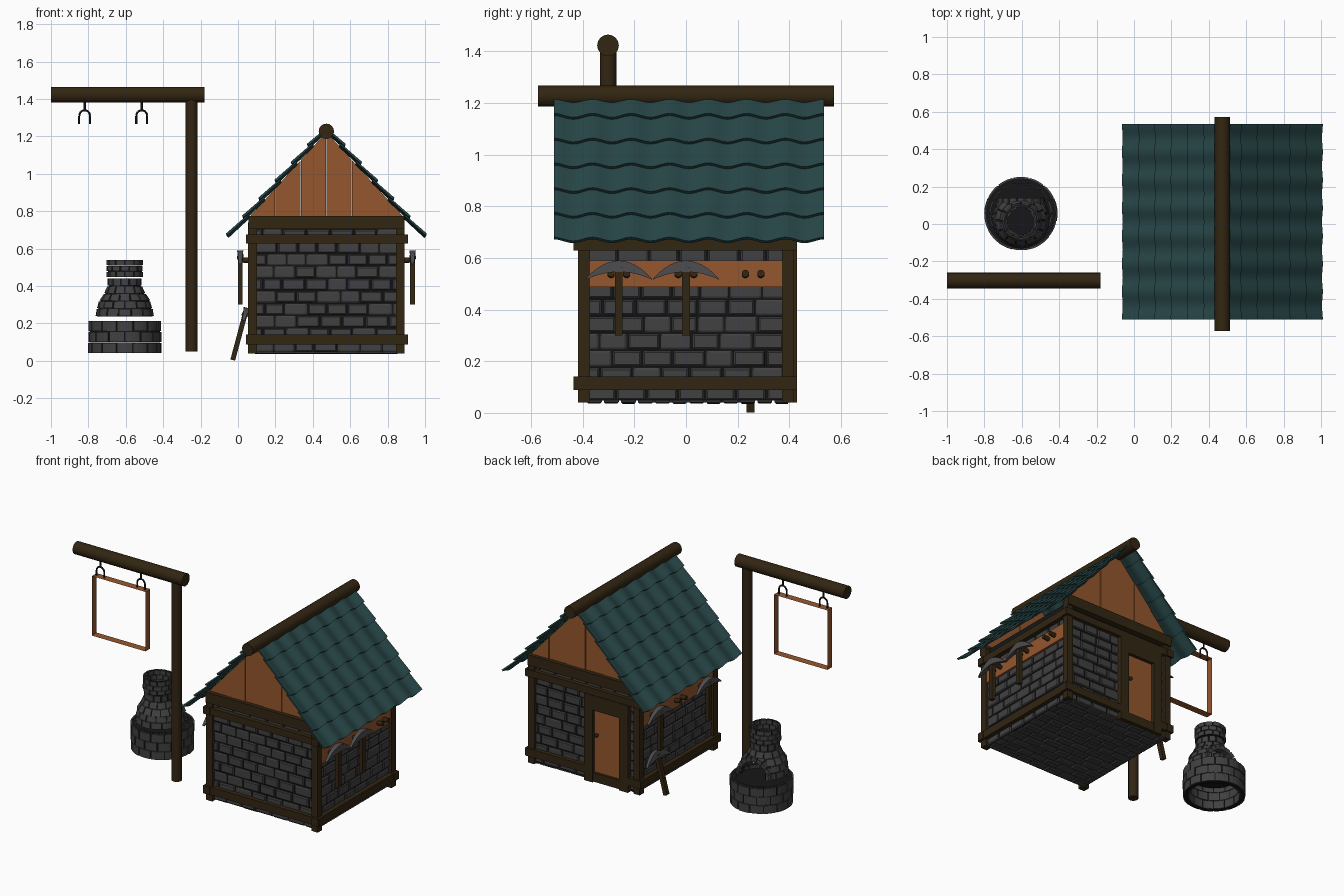
import bpy, bmesh, math, random
from mathutils import Matrix, Vector

if "Cube" in bpy.data.objects:
    bpy.data.objects.remove(bpy.data.objects["Cube"])
random.seed(4)

def mat(name, r, g, b):
    m = bpy.data.materials.new(name)
    m.diffuse_color = (r, g, b, 1)
    m.use_nodes = True
    m.node_tree.nodes["Principled BSDF"].inputs["Base Color"].default_value = m.diffuse_color
    return m
BRICK = mat("brick_grey", .052, .052, .054)
MORTAR = mat("mortar_black", .008, .008, .009)
DARK = mat("dark_wood", .032, .019, .006)
ORANGE = mat("orange_wood", .30, .095, .027)
ROOF = mat("roof_teal", .021, .062, .064)
METAL = mat("iron_grey", .075, .075, .08)
IRON = mat("dark_iron", .015, .015, .016)
CX, HX, HY = .4725, .4175, .4175          # house centre and half sizes

def finish(bm, name, *mats, smooth=False, normals=True):
    if normals:
        bmesh.ops.recalc_face_normals(bm, faces=bm.faces)
    me = bpy.data.meshes.new(name)
    bm.to_mesh(me)
    bm.free()
    for m in mats:
        me.materials.append(m)
    ob = bpy.data.objects.new(name, me)
    bpy.context.collection.objects.link(ob)
    if smooth:
        bpy.ops.object.select_all(action='DESELECT')
        ob.select_set(True)
        bpy.context.view_layer.objects.active = ob
        bpy.ops.object.shade_smooth_by_angle(angle=math.radians(40))
    return ob

def box(bm, x0, x1, y0, y1, z0, z1, M=Matrix()):
    S = Matrix.Diagonal((x1 - x0, y1 - y0, z1 - z0, 1))
    T = Matrix.Translation(((x0 + x1) / 2, (y0 + y1) / 2, (z0 + z1) / 2))
    bmesh.ops.create_cube(bm, size=1, matrix=M @ T @ S)

def boxes(name, m, *bs):
    bm = bmesh.new()
    for b in bs:
        box(bm, *b)
    return finish(bm, name, m)

def rod(bm, p, q, r, n=16):
    p, q = Vector(p), Vector(q)
    M = Matrix.Translation((p + q) / 2) @ (q - p).to_track_quat('Z', 'Y').to_matrix().to_4x4()
    bmesh.ops.create_cone(bm, cap_ends=True, segments=n, radius1=r, radius2=r,
                          depth=(q - p).length, matrix=M)

def rods(name, m, r, *ends, n=16):
    bm = bmesh.new()
    for p, q in ends:
        rod(bm, p, q, r, n)
    return finish(bm, name, m, smooth=True)

def prism(bm, pts, a, b, place):
    """Extrude a 2D outline between depths a and b; place(u, v, d) gives the point."""
    A = [bm.verts.new(place(u, v, a)) for u, v in pts]
    B = [bm.verts.new(place(u, v, b)) for u, v in pts]
    bm.faces.new(A)
    bm.faces.new(B[::-1])
    for i in range(len(pts)):
        j = (i + 1) % len(pts)
        bm.faces.new((A[i], B[i], B[j], A[j]))

# ---- brick walls and floor over a mortar core
boxes("wall_mortar", MORTAR, (CX - .39, CX + .39, -.388, .388, .048, .74))

def brick_wall(name, origin, u, v, n, width, height, pitch=.066, length=.115):
    bm = bmesh.new()
    o, u, v, n = map(Vector, (origin, u, v, n))
    rows = round(height / pitch)
    for r in range(rows):
        x = -length * (.5 if r % 2 else 0)
        while x < width - .01:
            w = length * random.uniform(.88, 1.12)
            a, b = max(x, 0) + .004, min(x + w, width) - .004
            if b - a > .02:
                c, d = r * pitch + .004, (r + 1) * pitch - .004
                ring = []
                for e, h in ((0, 0), (0, .007), (.006, .012 + random.uniform(-.002, .002))):
                    ring.append([bm.verts.new(o + u * s + v * t + n * h) for s, t in
                                 ((a + e, c + e), (b - e, c + e), (b - e, d - e), (a + e, d - e))])
                for k in range(2):
                    for i in range(4):
                        j = (i + 1) % 4
                        bm.faces.new((ring[k][i], ring[k][j], ring[k + 1][j], ring[k + 1][i]))
                bm.faces.new(ring[2])
            x += w
    finish(bm, name, BRICK)
Z = (0, 0, 1)
brick_wall("front_bricks", (CX - .39, -.387, .045), (1, 0, 0), Z, (0, -1, 0), .78, .66)
brick_wall("back_bricks", (CX - .39, .387, .045), (1, 0, 0), Z, (0, 1, 0), .78, .66)
brick_wall("right_bricks", (CX + .389, -.388, .045), (0, 1, 0), Z, (1, 0, 0), .776, .66)
brick_wall("left_bricks", (CX - .389, -.388, .045), (0, 1, 0), Z, (-1, 0, 0), .776, .66)
brick_wall("floor_bricks", (CX - .39, -.388, .049), (1, 0, 0), (0, 1, 0), (0, 0, -1), .78, .776)

# ---- timber frame
boxes("corner_posts", DARK, *[(CX + s * .395 - .023, CX + s * .395 + .023, t * .395 - .023, t * .395 + .023, .04, .74)
                              for s in (-1, 1) for t in (-1, 1)])
beams = []
for z0, z1 in ((.088, .14), (.628, .675)):
    beams.append((.043, .908, -.428, -.38, z0, z1))
    for s in (-1, 1):
        beams.append((CX + s * .407 - .024, CX + s * .407 + .024, -.435, .43, z0, z1))
beams += [(.043, .908, .38, .426, .628, .675), (.043, .14, .38, .426, .088, .14), (.46, .908, .38, .426, .088, .14)]
beams += [(.055, .89, t * .405 - .023, t * .405 + .023, .705, .775) for t in (-1, 1)]
boxes("wall_beams", DARK, *beams)

# ---- gables of vertical planks
bm = bmesh.new()
for t in (-1, 1):
    for i in range(6):
        a, b = -.41 + i * .41 / 3 + .0012, -.41 + (i + 1) * .41 / 3 - .0012
        top = lambda x: .772 + (.41 - abs(x)) * 1.1
        d = .40 + .004 * (i % 2)
        prism(bm, [(a, .765), (b, .765), (b, top(b)), (a, top(a))], .38, d,
              lambda u, v, w: (CX + u, t * w, v))
finish(bm, "gable_planks", ORANGE)

# ---- roof: six overlapping rows of wavy tiles on each slope, plus ridge log
L = math.hypot(.52, .575)
for s, side in ((-1, "left"), (1, "right")):
    bm = bmesh.new()
    d = Vector((s * .52, 0, -.575)) / L
    n = Vector((s * .575, 0, .52)) / L
    top = Vector((CX, 0, 1.235))
    N, y0, y1 = 70, -.511, .534
    for r in range(6):
        ends = ((max(r * L / 6 - .02, .0), .002), ((r + 1) * L / 6, .02))
        loop = [(ends[0][0], ends[0][1]), (ends[1][0], ends[1][1]),
                (ends[1][0], ends[1][1] - .013), (ends[0][0], ends[0][1] - .008)]
        rings = []
        for i in range(N + 1):
            w = .0065 * math.cos(i / N * 14 * math.pi)
            rings.append([bm.verts.new(top + d * (a - w * .6) + n * (h + w) + Vector((0, y0 + (y1 - y0) * i / N, 0)))
                          for a, h in loop])
        for A, B in zip(rings, rings[1:]):
            for i in range(4):
                j = (i + 1) % 4
                bm.faces.new((A[i], A[j], B[j], B[i]))
        bm.faces.new(rings[0])
        bm.faces.new(rings[-1])
    finish(bm, side + "_roof_tiles", ROOF, smooth=True)
rods("ridge_log", DARK, .041, ((CX, -.573, 1.227), (CX, .573, 1.227)))

# ---- back door
boxes("door_panel", ORANGE, (.195, .405, .39, .408, .10, .54))
boxes("door_frame", DARK, (.135, .2, .385, .43, .04, .63), (.4, .465, .385, .43, .04, .63),
      (.2, .4, .385, .43, .53, .63), (.2, .4, .385, .425, .045, .105))
bm = bmesh.new()
bmesh.ops.create_uvsphere(bm, u_segments=10, v_segments=6, radius=.013, matrix=Matrix.Translation((.378, .418, .36)))
finish(bm, "door_knob", IRON, smooth=True)

# ---- tool boards with pairs of pegs on both side walls
for s, side in ((-1, "left"), (1, "right")):
    xs = sorted((CX + s * .385, CX + s * .415))
    boxes(side + "_tool_board", ORANGE, (*xs, -.378, .378, .487, .59))
    rods(side + "_pegs", DARK, .0145,
         *[((CX + s * .40, y + e, .535), (CX + s * .455, y + e, .54)) for y in (-.26, 0, .26) for e in (-.03, .03)], n=10)

# ---- pickaxes: local origin at the foot of the handle
def pickaxe(name, M):
    bm = bmesh.new()
    box(bm, -.013, .013, -.015, .015, 0, .265, M)
    finish(bm, name + "_handle", DARK)
    bm = bmesh.new()
    ts = [i / 6 for i in range(-6, 7)]
    pts = [(.128 * t, .29 - .07 * t * t) for t in ts]
    pts += [(.128 * t, .29 - .07 * t * t - .004 - .04 * (1 - t * t)) for t in reversed(ts)]
    prism(bm, pts, -.017, .017, lambda u, v, w: M @ Vector((w * (1.1 - abs(u) * 5), u, v)))
    finish(bm, name + "_head", METAL)
T = Matrix.Translation
pickaxe("right_pickaxe_a", T((.933, -.26, .30)))
pickaxe("right_pickaxe_b", T((.933, 0, .30)))
pickaxe("left_pickaxe_a", T((.012, .26, .30)))
pickaxe("left_pickaxe_b", T((.012, -.26, .30)))
pickaxe("leaning_pickaxe", T((-.028, .25, .004)) @ Matrix.Rotation(math.radians(15), 4, 'Y'))

# ---- sign post with hooks and an open sign frame
SY = -.302
rods("sign_post", DARK, .032, ((-.248, SY, .05), (-.248, SY, 1.40)))
rods("sign_beam", DARK, .042, ((-1, SY, 1.423), (-.18, SY, 1.423)))
bm = bmesh.new()
for x in (-.82, -.515):
    pts = [(x - .029, 1.265)] + [(x - .029 * math.cos(a * math.pi / 8), 1.31 + .03 * math.sin(a * math.pi / 8))
                                 for a in range(9)] + [(x + .029, 1.265)]
    for p, q in zip(pts, pts[1:]):
        rod(bm, (p[0], SY, p[1]), (q[0], SY, q[1]), .0055, 8)
    rod(bm, (x, SY, 1.335), (x, SY, 1.39), .006, 8)
finish(bm, "sign_hooks", IRON, smooth=True)
bm = bmesh.new()
c = [(-.867, .872), (-.465, .872), (-.465, 1.275), (-.867, 1.275)]
for i in range(4):
    (a, b), (e, f) = c[i], c[(i + 1) % 4]
    bm.faces.new([bm.verts.new(p) for p in ((a, SY - .026, b), (e, SY - .026, f), (e, SY + .026, f), (a, SY + .026, b))])
finish(bm, "sign_frame", ORANGE, normals=False)

# ---- round brick forge: base ring, hood open at the back, chimney
FX = -.605
def wedge(bm, a0, a1, z0, z1, r0, r1, thick, cy, mi):
    rings = []
    for k in range(4):
        a = a0 + (a1 - a0) * k / 3
        rings.append([bm.verts.new((FX + r * math.cos(a), cy + r * math.sin(a), z))
                      for r, z in ((r0, z0), (r1, z1), (r1 - thick, z1), (r0 - thick, z0))])
    fs = [bm.faces.new(rings[0]), bm.faces.new(rings[-1])]
    for A, B in zip(rings, rings[1:]):
        fs += [bm.faces.new((A[i], A[(i + 1) % 4], B[(i + 1) % 4], B[i])) for i in range(4)]
    for f in fs:
        f.material_index = mi

def courses(name, rows):
    bm = bmesh.new()
    for k, (z0, z1, r0, r1, thick, cy, n, is_open) in enumerate(rows):
        for i in range(n):
            a = (i + .5 * (k % 2)) * 2 * math.pi / n
            b = a + 2 * math.pi / n
            if is_open and math.sin((a + b) / 2) > .66:
                continue
            g = .004 / r0
            j = random.uniform(-.003, .002)
            wedge(bm, a + g, b - g, z0 + .002, z1 - .002, r0 + j, r1 + j, thick, cy, 0)
            wedge(bm, a, b, z0 + .001, z1 - .001, r0 - .007, r1 - .007, thick - .012, cy, 1)
    finish(bm, name, BRICK, MORTAR)
courses("forge_base", [(.04 + i * .0583, .04 + (i + 1) * .0583, .195, .195, .035, .055, 14, False) for i in range(3)])
courses("forge_hood", [(.237, .28, .156, .15, .025, .03, 14, True), (.28, .32, .148, .138, .025, .027, 14, True),
                       (.32, .36, .136, .112, .025, .02, 14, True)])
courses("forge_chimney", [(.36, .40, .110, .094, .022, .015, 12, False), (.40, .442, .091, .091, .02, .015, 12, False)]
        + [(.446 + i * .0315, .446 + (i + 1) * .0315, .098, .098, .02, .015, 12, False) for i in range(3)])
bm = bmesh.new()                           # brick arch around the opening
for i in range(9):
    M = T((FX, .118, .237)) @ Matrix.Rotation(math.radians(-80 + 20 * i), 4, 'Y')
    box(bm, -.018, .018, -.02, .02, .098, .128, M)
finish(bm, "forge_arch", BRICK)
bm = bmesh.new()
bmesh.ops.create_circle(bm, cap_ends=True, segments=24, radius=.17, matrix=T((FX, .055, .19)))
finish(bm, "forge_coal_bed", MORTAR)
